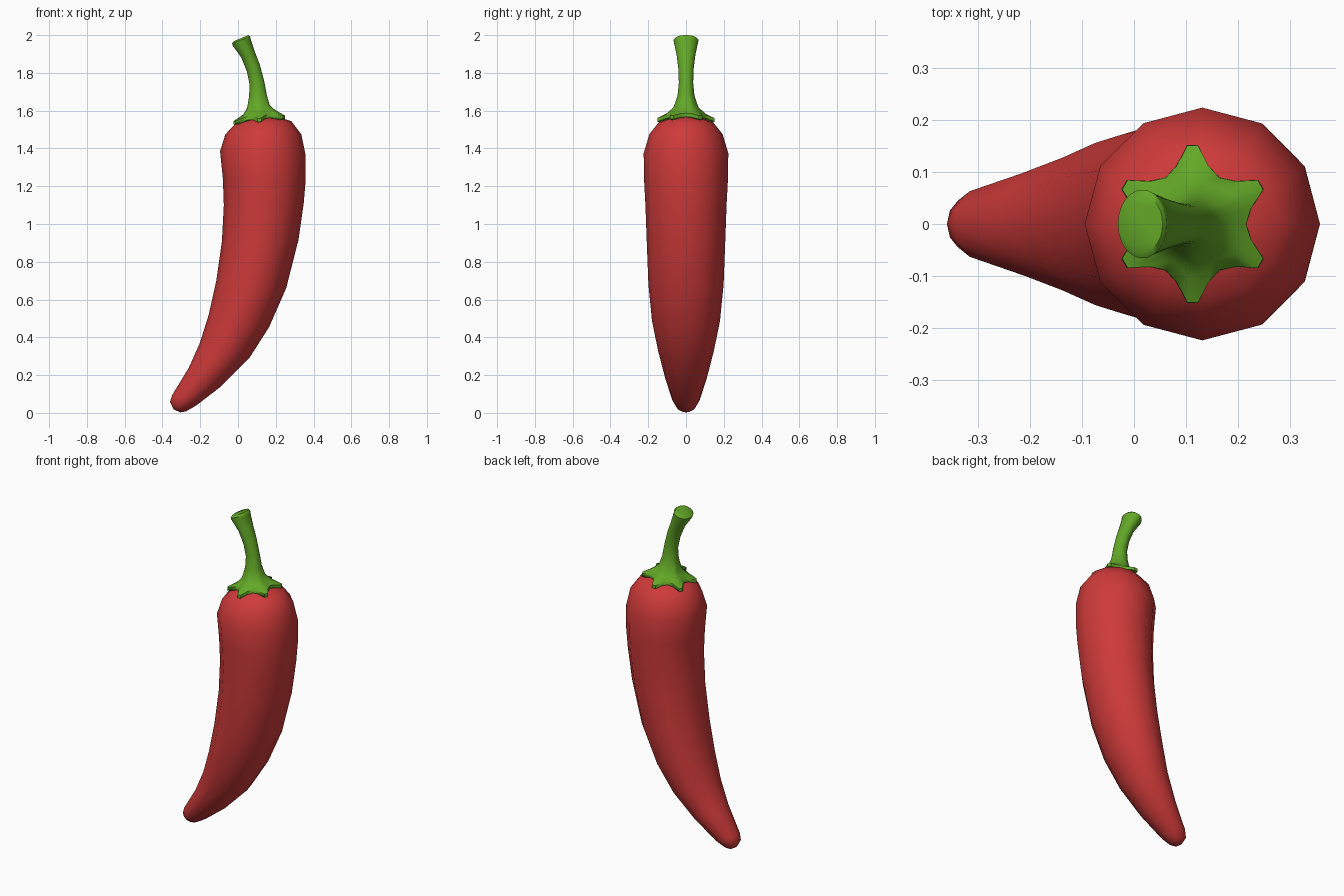
import bpy, bmesh, math


def material(name, rgb):
    m = bpy.data.materials.new(name)
    m.diffuse_color = (*rgb, 1)
    return m


def loft(name, rings, angles, mat, star=None):
    """Skin rings given as (left x, left z, right x, right z, y radius, star weight)."""
    bm = bmesh.new()
    loops = []
    for lx, lz, rx, rz, ry, w in rings:
        loop = []
        for i, deg in enumerate(angles):
            a = math.radians(deg)
            s = star[i % len(star)] if star else 1
            f = 1 + w * (s - 1)
            x = (lx + rx) / 2 + (rx - lx) / 2 * math.cos(a) * f
            z = (lz + rz) / 2 + (rz - lz) / 2 * math.cos(a) * f
            z += (1 - f * f) * 0.03            # valleys ride up the dome
            loop.append(bm.verts.new((x, ry * math.sin(a) * f, z)))
        loops.append(loop)
    n = len(angles)
    for a, b in zip(loops, loops[1:]):
        for i in range(n):
            j = (i + 1) % n
            bm.faces.new((a[i], a[j], b[j], b[i]))
    bm.faces.new(loops[0][::-1])
    bm.faces.new(loops[-1])
    bmesh.ops.recalc_face_normals(bm, faces=bm.faces)
    me = bpy.data.meshes.new(name)
    bm.to_mesh(me)
    bm.free()
    me.materials.append(mat)
    ob = bpy.data.objects.new(name, me)
    bpy.context.collection.objects.link(ob)
    bpy.ops.object.select_all(action='DESELECT')
    ob.select_set(True)
    bpy.context.view_layer.objects.active = ob
    bpy.ops.object.shade_smooth_by_angle(angle=math.radians(50))
    return ob


red = material("pepper red", (0.62, 0.042, 0.042))
green = material("stem green", (0.125, 0.39, 0.02))

# Curved pepper body, twelve sided
body = [
    (-0.340, 0.018, -0.305, 0.003, 0.025, 0),
    (-0.360, 0.058, -0.275, 0.008, 0.052, 0),
    (-0.348, 0.095, -0.220, 0.040, 0.073, 0),
    (-0.260, 0.240, -0.090, 0.140, 0.112, 0),
    (-0.202, 0.370, 0.060, 0.290, 0.148, 0),
    (-0.155, 0.520, 0.165, 0.455, 0.180, 0),
    (-0.115, 0.700, 0.255, 0.660, 0.199, 0),
    (-0.085, 0.910, 0.320, 0.915, 0.208, 0),
    (-0.075, 1.100, 0.348, 1.110, 0.215, 0),
    (-0.080, 1.240, 0.358, 1.230, 0.222, 0),
    (-0.095, 1.385, 0.358, 1.365, 0.224, 0),
    (-0.067, 1.475, 0.335, 1.475, 0.194, 0),
    (-0.015, 1.530, 0.282, 1.545, 0.145, 0),
    (0.060, 1.560, 0.190, 1.572, 0.065, 0),
]
loft("pepper_body", body, [i * 30 for i in range(12)], red)

# Six pointed leaf cap flowing up into the bent stem
angles = [30 + 60 * k + d for k in range(6) for d in (-30, -15, -4, 4, 15)]
star = [0.68, 0.77, 1.0, 1.0, 0.77]
stem = [
    (0.000, 1.528, 0.225, 1.550, 0.130, 1.0),
    (-0.040, 1.525, 0.265, 1.557, 0.152, 1.0),
    (-0.038, 1.543, 0.264, 1.576, 0.151, 1.0),
    (0.012, 1.570, 0.213, 1.598, 0.102, 0.6),
    (0.043, 1.608, 0.172, 1.628, 0.066, 0.25),
    (0.058, 1.670, 0.152, 1.685, 0.045, 0),
    (0.062, 1.735, 0.138, 1.760, 0.038, 0),
    (0.048, 1.805, 0.115, 1.845, 0.041, 0),
    (0.018, 1.880, 0.088, 1.915, 0.050, 0),
    (-0.028, 1.945, 0.066, 1.980, 0.064, 0),
    (-0.031, 1.956, 0.064, 1.993, 0.066, 0),
    (-0.022, 1.968, 0.055, 2.000, 0.055, 0),
]
loft("stem_and_leaf_cap", stem, angles, green, star)
